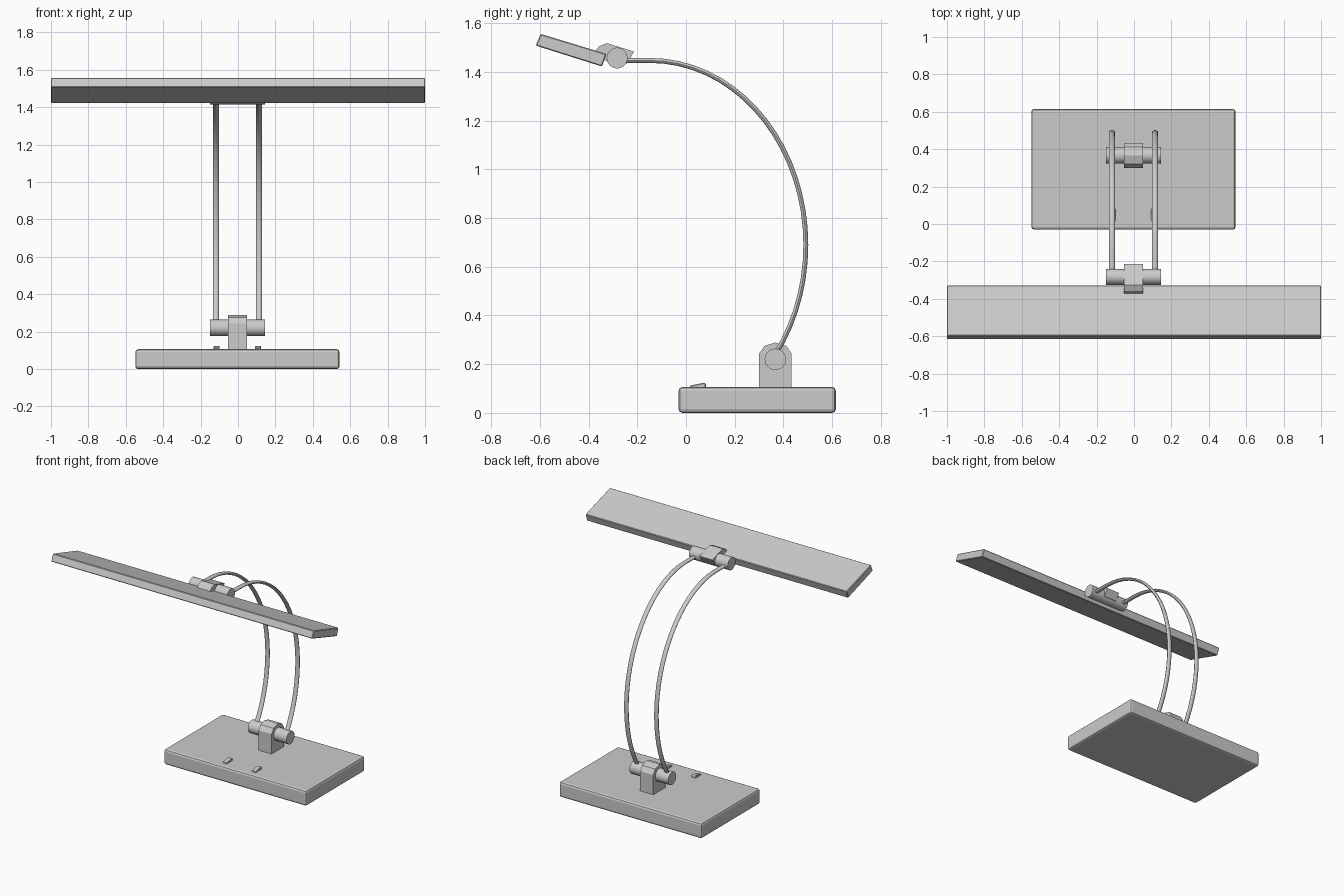
import bpy, bmesh, math
from mathutils import Vector

if "Cube" in bpy.data.objects:
    bpy.data.objects.remove(bpy.data.objects["Cube"])

CX = -0.003  # shared centre line of base, hinges and arms


def finish(name, bm, bevel=0, segs=1, smooth=False):
    bmesh.ops.recalc_face_normals(bm, faces=bm.faces)
    me = bpy.data.meshes.new(name)
    bm.to_mesh(me)
    bm.free()
    ob = bpy.data.objects.new(name, me)
    bpy.context.collection.objects.link(ob)
    if bevel:
        m = ob.modifiers.new("bevel", "BEVEL")
        m.width, m.segments = bevel, segs
    if smooth:
        bpy.ops.object.select_all(action="DESELECT")
        ob.select_set(True)
        bpy.context.view_layer.objects.active = ob
        bpy.ops.object.shade_smooth_by_angle(angle=math.radians(40))
    return ob


def skin(name, rings, **kw):
    """Join closed rings of points into a capped tube."""
    bm = bmesh.new()
    rs = [[bm.verts.new(p) for p in r] for r in rings]
    n = len(rs[0])
    for a, b in zip(rs, rs[1:]):
        for i in range(n):
            j = (i + 1) % n
            bm.faces.new((a[i], a[j], b[j], b[i]))
    bm.faces.new(rs[0])
    bm.faces.new(rs[-1])
    return finish(name, bm, **kw)


def extrude_x(name, profile, x0, x1, **kw):
    """Extrude a (y, z) outline along x."""
    return skin(name, [[(x, y, z) for y, z in profile] for x in (x0, x1)], **kw)


def circle(y, z, r, n=24):
    return [(y + r * math.cos(2 * math.pi * i / n),
             z + r * math.sin(2 * math.pi * i / n)) for i in range(n)]


# base slab
extrude_x("base", [(-0.03, 0), (0.615, 0), (0.615, 0.106), (-0.03, 0.106)],
          CX - 0.546, CX + 0.546, bevel=0.015, segs=2)

# lower hinge: arched bracket and pin
extrude_x("lower_bracket", [(0.3, 0.1), (0.3, 0.243), (0.322, 0.275), (0.367, 0.289),
                            (0.412, 0.275), (0.434, 0.243), (0.434, 0.1)],
          CX - 0.05, CX + 0.05)
extrude_x("lower_pin", circle(0.367, 0.22, 0.044), CX - 0.148, CX + 0.148, smooth=True)

# upper hinge: clip on the lamp head and pin
extrude_x("upper_bracket", [(-0.375, 1.482), (-0.357, 1.505), (-0.325, 1.518),
                            (-0.213, 1.483), (-0.243, 1.435), (-0.27, 1.425), (-0.34, 1.45)],
          CX - 0.05, CX + 0.05)
extrude_x("upper_pin", circle(-0.283, 1.457, 0.043), CX - 0.148, CX + 0.148, smooth=True)

# tilted light panel
extrude_x("light_panel", [(-0.597, 1.556), (-0.617, 1.508), (-0.345, 1.422), (-0.327, 1.474)],
          -1, 1, bevel=0.004)

# arm path: elliptical arc, then a short level run into the upper pin
path = []
for i in range(25):
    t = math.radians(-37 + 127 * i / 24)
    path.append(Vector((0, -0.148 + 0.64 * math.cos(t), 0.69 + 0.757 * math.sin(t))))
path.append(Vector((0, -0.27, 1.447)))

for side, label in ((-1, "left"), (1, "right")):
    # curved arm with a flattened round section
    ax = CX + side * 0.115
    rings = []
    for i, p in enumerate(path):
        d = (path[min(i + 1, len(path) - 1)] - path[max(i - 1, 0)]).normalized()
        nrm = Vector((0, d.z, -d.y))
        rings.append([p + Vector((ax + 0.016 * math.cos(a), 0, 0)) + nrm * 0.010 * math.sin(a)
                      for a in (2 * math.pi * k / 12 for k in range(12))])
    skin(label + "_arm", rings, smooth=True)
    # rocker switch
    sx = CX + side * 0.111
    extrude_x(label + "_switch", [(0.016, 0.1), (0.016, 0.112), (0.076, 0.124),
                                  (0.082, 0.119), (0.082, 0.1)],
              sx - 0.016, sx + 0.016, bevel=0.003)
